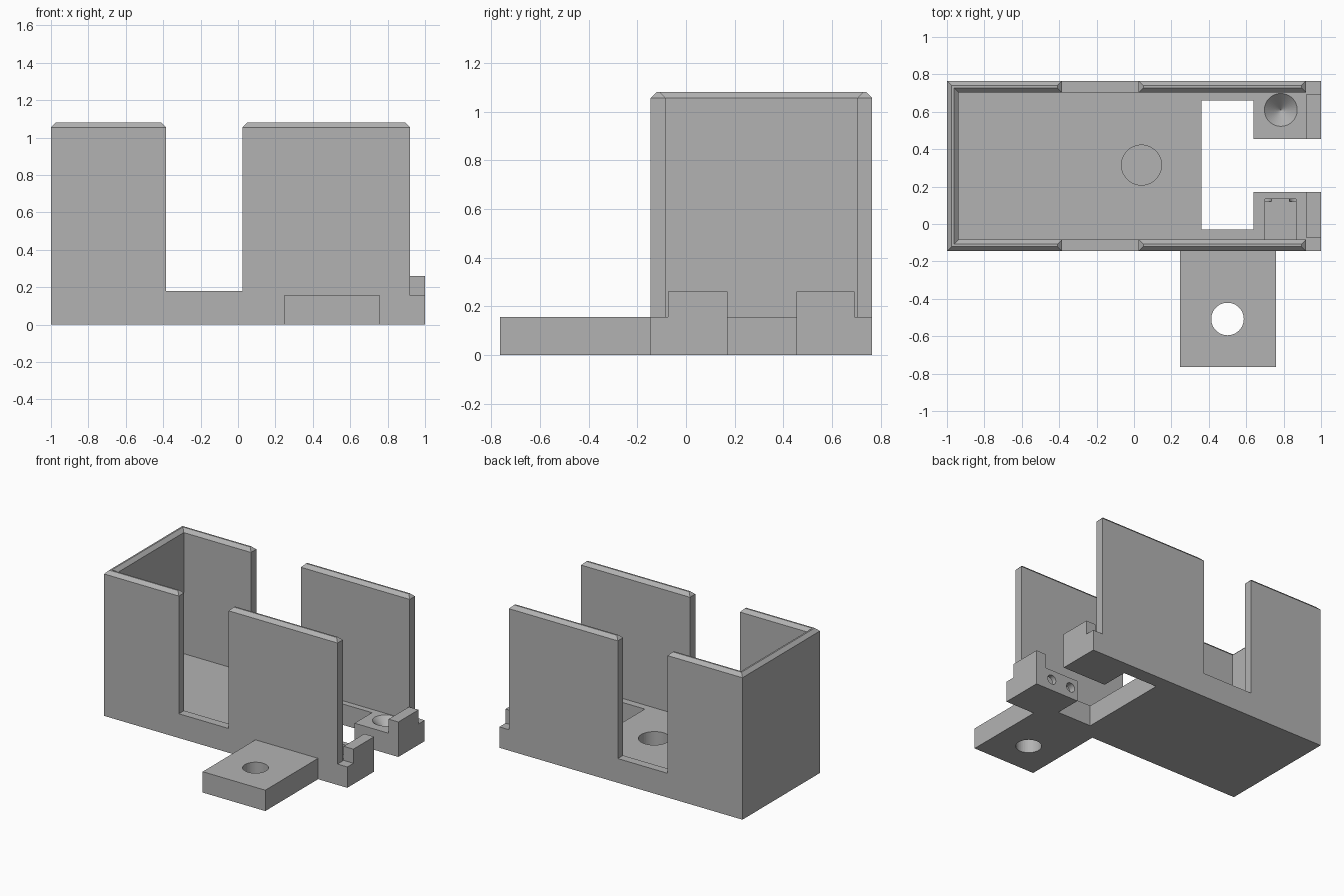
import bpy, bmesh
from mathutils import Matrix

cube = bpy.data.objects.get("Cube")
if cube:
    bpy.data.objects.remove(cube)

# Single plain grey material
grey = bpy.data.materials.new("plain_grey")
grey.use_nodes = True
colour = (0.45, 0.45, 0.45, 1)
grey.diffuse_color = colour
grey.node_tree.nodes["Principled BSDF"].inputs["Base Color"].default_value = colour

# Main levels and limits
FRONT, BACK, FLOOR, TOP = -0.145, 0.765, 0.155, 1.08
WALL, CHAMFER, WALL_END = 0.062, 0.025, 0.92
IN_FRONT, IN_BACK = FRONT + WALL, BACK - WALL
GAP = (-0.385, 0.025)


def finish(name, bm):
    mesh = bpy.data.meshes.new(name)
    bmesh.ops.recalc_face_normals(bm, faces=bm.faces)
    bm.to_mesh(mesh)
    bm.free()
    mesh.materials.append(grey)
    obj = bpy.data.objects.new(name, mesh)
    bpy.context.collection.objects.link(obj)
    return obj


def prism(name, outline, z0, z1, chamfer=0):
    """Extrude a footprint upward, optionally chamfering the top rim."""
    bm = bmesh.new()
    face = bm.faces.new([bm.verts.new((x, y, z0)) for x, y in outline])
    up = bmesh.ops.extrude_face_region(bm, geom=[face], use_keep_orig=True)["geom"]
    verts = [g for g in up if isinstance(g, bmesh.types.BMVert)]
    bmesh.ops.translate(bm, verts=verts, vec=(0, 0, z1 - z0))
    bmesh.ops.recalc_face_normals(bm, faces=bm.faces)
    if chamfer:
        rim = [e for e in bm.edges if all(v.co.z > z1 - 1e-4 for v in e.verts)]
        bmesh.ops.bevel(bm, geom=rim, offset=chamfer, segments=1, affect='EDGES')
    return finish(name, bm)


def box(name, x0, x1, y0, y1, z0, z1, chamfer=0):
    return prism(name, [(x0, y0), (x1, y0), (x1, y1), (x0, y1)], z0, z1, chamfer)


def cone(name, centre, r_low, r_high, length, axis='Z'):
    bm = bmesh.new()
    turn = Matrix.Rotation(1.5707963, 4, 'X') if axis == 'Y' else Matrix()
    bmesh.ops.create_cone(bm, cap_ends=True, segments=48, radius1=r_low,
                          radius2=r_high, depth=length,
                          matrix=Matrix.Translation(centre) @ turn)
    bmesh.ops.remove_doubles(bm, verts=bm.verts, dist=1e-5)
    return finish(name, bm)


def cut(target, cutters):
    """Carve the cutters out of the target, then discard them."""
    for c in cutters:
        mod = target.modifiers.new("cut", 'BOOLEAN')
        mod.operation, mod.solver, mod.object = 'DIFFERENCE', 'EXACT', c
    bpy.context.view_layer.update()
    result = target.evaluated_get(bpy.context.evaluated_depsgraph_get())
    mesh = bpy.data.meshes.new_from_object(result)
    target.modifiers.clear()
    target.data = mesh
    for c in cutters:
        bpy.data.objects.remove(c)


# Floor slab with the T-shaped opening between two arms
base = prism("base", [
    (-1, FRONT), (1, FRONT), (1, 0.17), (0.64, 0.17), (0.64, -0.03), (0.36, -0.03),
    (0.36, 0.66), (0.64, 0.66), (0.64, 0.455), (1, 0.455), (1, BACK), (-1, BACK)], 0, FLOOR)

# Blind floor hole, conical recess, rectangular pocket and two pin holes
cutters = [
    cone("floor_hole", (0.04, 0.315, 0.155), 0.107, 0.107, 0.2),
    cone("cone_recess", (0.785, 0.61, 0.115), 0, 0.093, 0.09),
    box("pocket", 0.70, 0.865, IN_FRONT, 0.135, 0.08, 0.2)]
for x in (0.70, 0.865):
    cutters.append(cone("pin_hole", (x, 0.16, 0.083), 0.035, 0.035, 0.08, 'Y'))
cut(base, cutters)

# U-shaped end wall and its chamfered rim
prism("end_wall", [
    (GAP[0], FRONT), (GAP[0], IN_FRONT), (WALL - 1, IN_FRONT), (WALL - 1, IN_BACK),
    (GAP[0], IN_BACK), (GAP[0], BACK), (-1, BACK), (-1, FRONT)], FLOOR, TOP, CHAMFER)

# Side walls and the low sills in the gaps
for side, y0, y1 in (("front", FRONT, IN_FRONT), ("back", IN_BACK, BACK)):
    box(side + "_wall", GAP[1], WALL_END, y0, y1, FLOOR, TOP, CHAMFER)
    box(side + "_sill", GAP[0], GAP[1], y0, y1, FLOOR, 0.18)

# Raised end stops on the arms
box("front_stop", WALL_END, 1, -0.073, 0.17, FLOOR, 0.26)
box("back_stop", WALL_END, 1, 0.455, 0.693, FLOOR, 0.26)

# Mounting tab with a through hole
tab = box("mounting_tab", 0.245, 0.76, -0.765, FRONT, 0, FLOOR)
cut(tab, [cone("tab_hole", (0.5, -0.508, 0.08), 0.087, 0.087, 0.4)])
